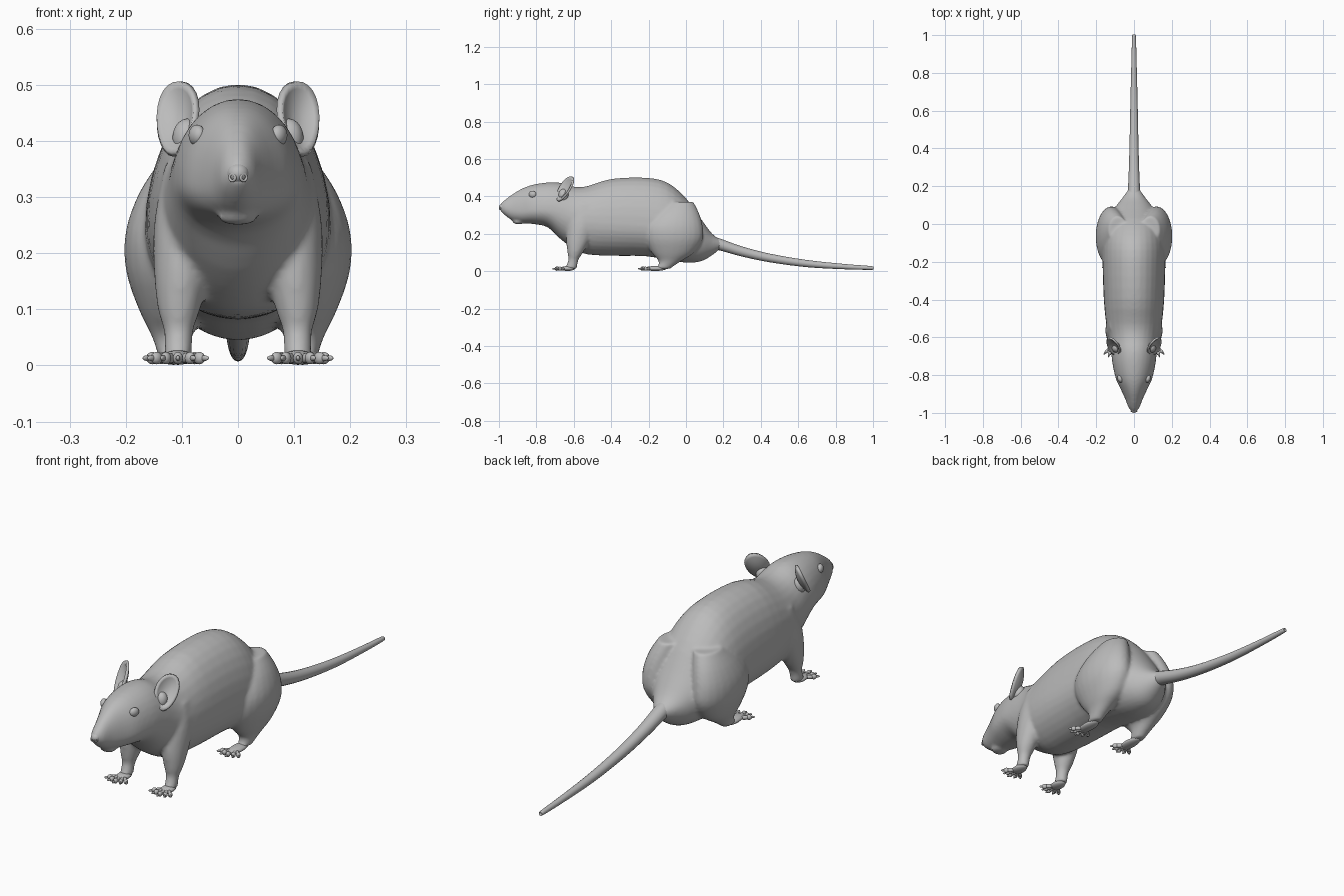
import bpy, bmesh, math
from mathutils import Vector, Matrix

if "Cube" in bpy.data.objects:
    bpy.data.objects.remove(bpy.data.objects["Cube"])

GREY = 0.5
fur = bpy.data.materials.new("plain grey")
fur.use_nodes = True
fur.diffuse_color = (GREY, GREY, GREY, 1)
fur.node_tree.nodes["Principled BSDF"].inputs["Base Color"].default_value = fur.diffuse_color


def finish(name, bm, mirrored=False):
    """Turn a bmesh into a smooth shaded object, optionally mirrored left to right."""
    bmesh.ops.recalc_face_normals(bm, faces=bm.faces)
    mesh = bpy.data.meshes.new(name)
    bm.to_mesh(mesh)
    bm.free()
    mesh.materials.append(fur)
    mesh.shade_smooth()
    obj = bpy.data.objects.new(name, mesh)
    bpy.context.collection.objects.link(obj)
    if mirrored:
        obj.modifiers.new("left and right", "MIRROR")
    return obj


def smooth_rows(rows, steps):
    """Interpolate between stations with a Catmull-Rom spline."""
    rows = [Vector(r) for r in rows]
    padded = [rows[0]] + rows + [rows[-1]]
    result = []
    for a, b, c, d in zip(padded, padded[1:], padded[2:], padded[3:]):
        for i in range(steps):
            t = i / steps
            result.append(b + (c - a) * t / 2 + (a * 2 - b * 5 + c * 4 - d) * t**2 / 2
                          + (b * 3 - a - c * 3 + d) * t**3 / 2)
    return result + [rows[-1]]


def loft(bm, rows, ring_point, sides=24, steps=3):
    """Skin a closed tube over rings placed by ring_point(row, cosine, sine)."""
    angles = [2 * math.pi * i / sides for i in range(sides)]
    rings = [[bm.verts.new(ring_point(r, math.cos(a), math.sin(a))) for a in angles]
             for r in smooth_rows(rows, steps)]
    for low, high in zip(rings, rings[1:]):
        for i in range(sides):
            j = (i + 1) % sides
            bm.faces.new((low[i], low[j], high[j], high[i]))
    bm.faces.new(rings[0])
    bm.faces.new(rings[-1])


def torso_ring(row, c, s):
    y, bottom, middle, top, width = row
    return width * c, y, middle + s * (top - middle if s > 0 else middle - bottom)


def limb_ring(row, c, s):
    x, y, z, rx, ry = row
    return x + rx * c, y + ry * s, z


def tail_ring(row, c, s):
    y, z, radius = row
    return radius * c, y, z + radius * s


def ball(bm, centre, size, turn=0.0):
    matrix = (Matrix.Translation(centre) @ Matrix.Rotation(turn, 4, "Z")
              @ Matrix.Diagonal((*size, 1)))
    bmesh.ops.create_uvsphere(bm, u_segments=16, v_segments=10, radius=1, matrix=matrix)


# Head and torso: y, bottom, widest height, top, half width
bm = bmesh.new()
loft(bm, [
    (-.995, .325, .34, .355, .012), (-.97, .3, .335, .38, .03),
    (-.93, .272, .325, .41, .045), (-.88, .258, .32, .44, .068),
    (-.82, .252, .325, .462, .096), (-.74, .235, .325, .474, .114),
    (-.67, .17, .31, .472, .122), (-.6, .12, .28, .452, .132),
    (-.53, .09, .26, .454, .147), (-.4, .082, .25, .493, .16),
    (-.22, .08, .24, .5, .166), (-.1, .06, .22, .474, .165),
    (0, .045, .2, .39, .145), (.08, .052, .17, .28, .105),
    (.14, .085, .15, .2, .06), (.19, .125, .145, .165, .025),
], torso_ring, 32)

# Legs: x, y, z and the two radii
FRONT_LEG = [(.07, -.53, .36, .06, .07), (.093, -.55, .26, .056, .08),
             (.1, -.575, .17, .05, .065), (.105, -.592, .1, .038, .042),
             (.106, -.602, .06, .026, .027), (.107, -.615, .014, .025, .032)]
HIND_LEG = [(.085, -.03, .37, .05, .07), (.105, -.05, .31, .07, .12),
            (.118, -.065, .24, .082, .155), (.118, -.065, .17, .082, .155),
            (.115, -.07, .1, .062, .115), (.118, -.085, .055, .037, .062),
            (.118, -.11, .025, .027, .042), (.118, -.125, .012, .024, .04)]
for side in (1, -1):
    for leg in (FRONT_LEG, HIND_LEG):
        loft(bm, [(side * x, *rest) for x, *rest in leg], limb_ring)

# Lower lip and brows blend into the skin
ball(bm, (0, -.895, .263), (.036, .032, .013))
body = finish("body", bm)
skin = body.modifiers.new("joined skin", "REMESH")
skin.mode = "VOXEL"
skin.voxel_size = .0075
skin.use_smooth_shade = True
relax = body.modifiers.new("relaxed skin", "SMOOTH")
relax.factor = .5
relax.iterations = 8

# Tail
bm = bmesh.new()
loft(bm, [(.1, .165, .036), (.18, .143, .032), (.3, .105, .027), (.45, .07, .023),
          (.65, .04, .019), (.85, .024, .014), (.99, .017, .01), (1, .016, .005)],
     tail_ring, 16, 4)
finish("tail", bm)


def make_paw(name, x, y, length):
    """A flat palm with five fanned toes, each ending in a small claw."""
    bm = bmesh.new()
    ball(bm, (x, y, .014), (.027, length, .013))
    for i in range(-2, 3):
        turn = i * .38
        ahead = Vector((math.sin(turn), -math.cos(turn), 0))
        root = Vector((x + i * .008, y - length * .45, .013))
        reach = .04 - abs(i) * .004
        ball(bm, root + ahead * reach * .5, (.0075, reach * .65, .009), turn)
        ball(bm, root + ahead * reach, (.009, .012, .011), turn)
        ball(bm, root + ahead * (reach + .013), (.004, .011, .005), turn)
    finish(name, bm, True)


make_paw("front_paws", .107, -.633, .04)
make_paw("hind_paws", .115, -.165, .062)

# Ears: a cupped oval with thickness, facing outward and forward
bm = bmesh.new()
across = Vector((.72, .66, .05)).normalized()
upward = Vector((-.1, .45, .9)).normalized()
facing = across.cross(upward).normalized()
centre = Vector((.106, -.645, .438))
SIDES, RINGS = 24, 6
rings = []
for k in range(1, RINGS + 1):
    r = k / RINGS
    ring = []
    for i in range(SIDES):
        a = 2 * math.pi * i / SIDES
        wide = .047 * r * math.cos(a) * (1 + .12 * math.sin(a))
        ring.append(bm.verts.new(centre + across * wide + upward * .073 * r * math.sin(a)
                                 + facing * .018 * (r * r - .6)))
    rings.append(ring)
bm.faces.new(rings[0])
for low, high in zip(rings, rings[1:]):
    for i in range(SIDES):
        j = (i + 1) % SIDES
        bm.faces.new((low[i], low[j], high[j], high[i]))
ears = finish("ears", bm, True)
rim = ears.modifiers.new("thickness", "SOLIDIFY")
rim.thickness = .011
rim.offset = 0

# Ear roots join the ears to the skull
bm = bmesh.new()
ball(bm, (.09, -.655, .405), (.026, .028, .035), .7)
finish("ear_roots", bm, True)

# Eyes
bm = bmesh.new()
ball(bm, (.073, -.82, .41), (.014, .021, .019), -.4)
finish("eyes", bm, True)

# Nose with a ring around each nostril
bm = bmesh.new()
ball(bm, (0, -.978, .342), (.02, .022, .019))
finish("nose", bm)
bpy.ops.mesh.primitive_torus_add(major_radius=.006, minor_radius=.0025, major_segments=16,
                                 minor_segments=8, location=(.01, -.994, .335),
                                 rotation=(math.pi / 2, 0, .5))
nostril = bpy.context.object
nostril.name = "right_nostril" if nostril.location.x < 0 else "left_nostril"
nostril.data.materials.append(fur)
nostril.data.shade_smooth()
twin = nostril.copy()
twin.name = "right_nostril"
twin.location.x *= -1
twin.rotation_euler.z *= -1
bpy.context.collection.objects.link(twin)
